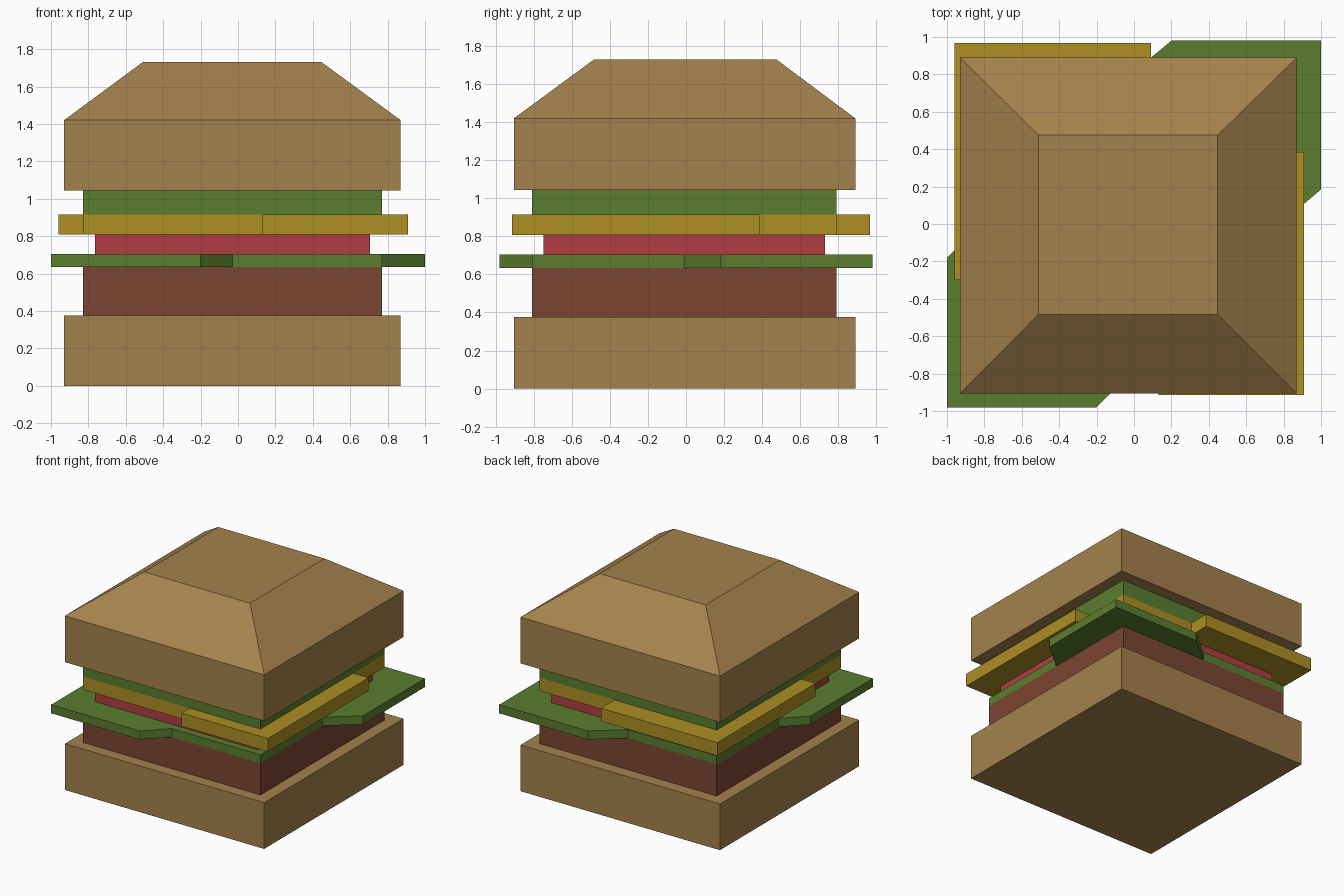
import bpy, bmesh

if "Cube" in bpy.data.objects:
    bpy.data.objects.remove(bpy.data.objects["Cube"])


def material(name, rgb):
    """Flat colour from 0-255 sRGB, stored as linear."""
    m = bpy.data.materials.new(name)
    lin = [((c / 255 + 0.055) / 1.055) ** 2.4 for c in rgb]
    m.diffuse_color = (*lin, 1)
    m.use_nodes = True
    m.node_tree.nodes["Principled BSDF"].inputs["Base Color"].default_value = m.diffuse_color
    return m


BREAD = material("bread", (165, 130, 77))
GREEN = material("leaf green", (91, 126, 48))
YELLOW = material("cheese yellow", (173, 143, 36))
RED = material("tomato red", (176, 63, 66))
BROWN = material("meat brown", (124, 70, 51))


def slab(name, outline, z0, z1, mat):
    """Extrude a flat counter-clockwise outline from z0 to z1."""
    bm = bmesh.new()
    face = bm.faces.new([bm.verts.new((x, y, z0)) for x, y in outline])
    ext = bmesh.ops.extrude_face_region(bm, geom=[face])["geom"]
    top = [v for v in ext if isinstance(v, bmesh.types.BMVert)]
    bmesh.ops.translate(bm, verts=top, vec=(0, 0, z1 - z0))
    if not any(f.normal.z < -0.5 for f in bm.faces) and face.is_valid is False:
        bmesh.ops.holes_fill(bm, edges=bm.edges)
    bmesh.ops.recalc_face_normals(bm, faces=bm.faces)
    return finish(name, bm, mat)


def finish(name, bm, mat):
    me = bpy.data.meshes.new(name)
    bm.to_mesh(me)
    bm.free()
    me.materials.append(mat)
    ob = bpy.data.objects.new(name, me)
    bpy.context.collection.objects.link(ob)
    return ob


def rect(x0, x1, y0, y1):
    return [(x0, y0), (x1, y0), (x1, y1), (x0, y1)]


BUN = rect(-0.93, 0.87, -0.905, 0.89)
FILL = rect(-0.83, 0.77, -0.81, 0.79)

# bottom bun and patty
slab("bottom_bun", BUN, 0, 0.377, BREAD)
slab("patty", FILL, 0.377, 0.635, BROWN)

# lower lettuce: square sheet with two chamfered leaves at opposite corners
slab("lower_lettuce", [
    (-1, -0.98), (-0.2, -0.98), (-0.03, -0.81), (0.77, -0.81),
    (0.77, -0.01), (1, 0.185), (1, 0.98), (0.2, 0.98),
    (-0.03, 0.79), (-0.83, 0.79), (-0.83, -0.01), (-1, -0.18),
], 0.635, 0.705, GREEN)

# tomato
slab("tomato", rect(-0.765, 0.705, -0.75, 0.73), 0.705, 0.808, RED)

# cheese: square sheet overhanging at the other two corners
slab("cheese", [
    (-0.83, -0.81), (0.13, -0.81), (0.13, -0.915), (0.91, -0.915),
    (0.91, 0.385), (0.77, 0.385), (0.77, 0.79), (0.09, 0.79),
    (0.09, 0.967), (-0.96, 0.967), (-0.96, -0.30), (-0.83, -0.30),
], 0.808, 0.915, YELLOW)

# upper lettuce
slab("upper_lettuce", FILL, 0.915, 1.043, GREEN)

# top bun: block with a tapered crown
bm = bmesh.new()
rings = [[bm.verts.new((x, y, z)) for x, y in outline] for outline, z in (
    (BUN, 1.043), (BUN, 1.42), (rect(-0.51, 0.447, -0.483, 0.475), 1.73))]
for a, b in zip(rings, rings[1:]):
    for i in range(4):
        j = (i + 1) % 4
        bm.faces.new((a[i], a[j], b[j], b[i]))
bm.faces.new(rings[0][::-1])
bm.faces.new(rings[-1])
finish("top_bun", bm, BREAD)
